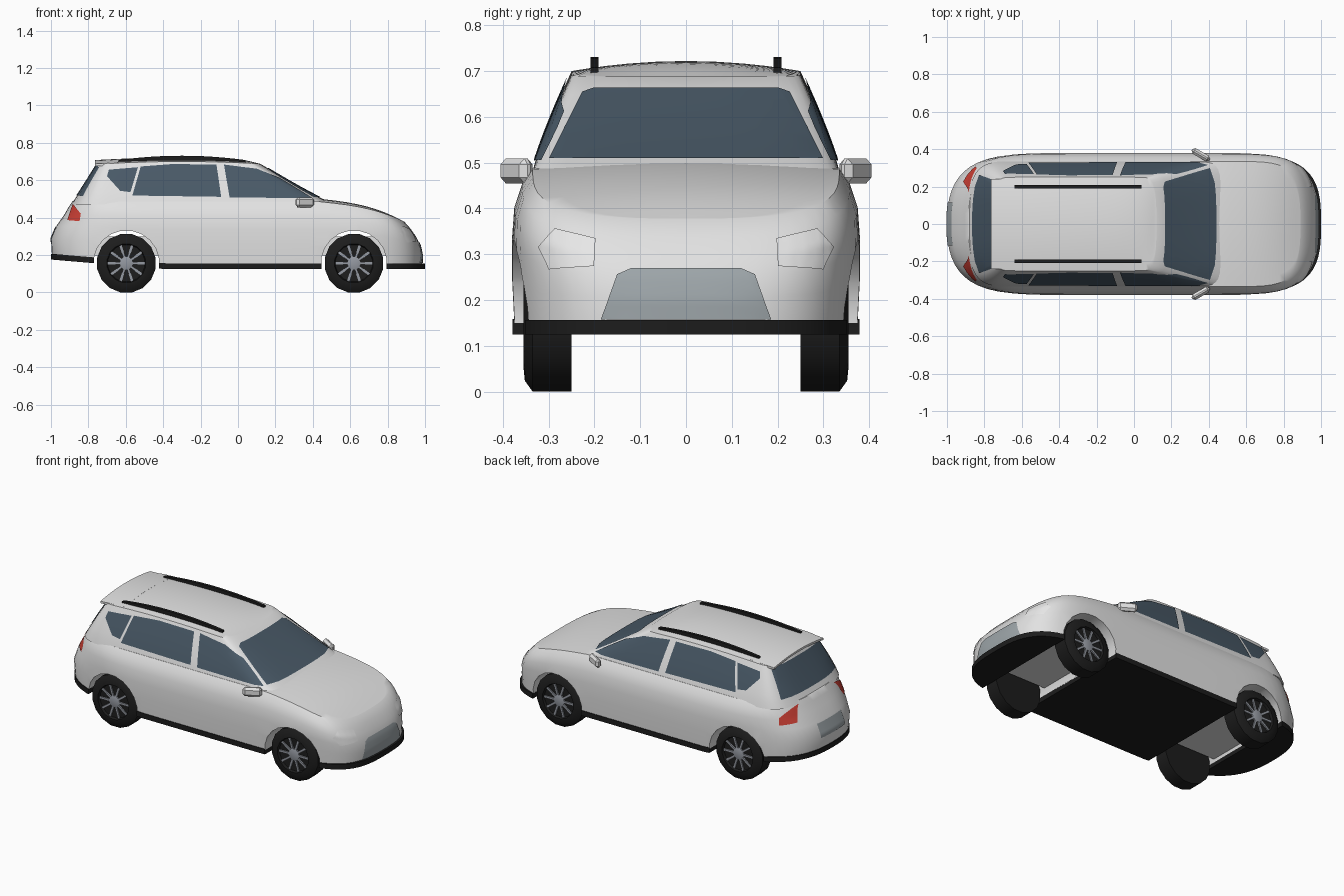
import bpy, bmesh, math
from mathutils import Vector, Matrix
from mathutils.bvhtree import BVHTree

if "Cube" in bpy.data.objects:
    bpy.data.objects.remove(bpy.data.objects["Cube"])


def material(name, r, g, b):
    m = bpy.data.materials.new(name)
    m.use_nodes = True
    m.diffuse_color = (r, g, b, 1)
    m.node_tree.nodes["Principled BSDF"].inputs["Base Color"].default_value = (r, g, b, 1)
    return m


PAINT = material("silver paint", .76, .76, .76)
GLASS = material("tinted glass", .066, .1, .135)
BLACK = material("black trim", .012, .012, .012)
GRILLE = material("grey grille", .34, .38, .4)
LAMP = material("clear lamp", .8, .8, .8)
RED = material("red lamp", .6, .05, .035)
ALLOY = material("alloy", .3, .32, .36)


def smooth(obj):
    bpy.ops.object.select_all(action='DESELECT')
    obj.select_set(True)
    bpy.context.view_layer.objects.active = obj
    bpy.ops.object.shade_smooth_by_angle(angle=math.radians(32))


def finish(name, bm, mat):
    bmesh.ops.remove_doubles(bm, verts=bm.verts, dist=1e-5)
    bmesh.ops.recalc_face_normals(bm, faces=bm.faces)
    mesh = bpy.data.meshes.new(name)
    bm.to_mesh(mesh)
    mesh.materials.append(mat)
    obj = bpy.data.objects.new(name, mesh)
    bpy.context.collection.objects.link(obj)
    smooth(obj)
    return obj


def loft(name, rings, mat, caps=False):
    bm = bmesh.new()
    rows = [[bm.verts.new(p) for p in ring] for ring in rings]
    n = len(rows[0])
    for a, b in zip(rows, rows[1:]):
        for i in range(n):
            j = (i + 1) % n
            bm.faces.new((a[i], a[j], b[j], b[i]))
    if caps:
        bm.faces.new(rows[0])
        bm.faces.new(rows[-1])
    return finish(name, bm, mat)


def box(name, size, centre, mat, turn=0, bevel=0):
    bm = bmesh.new()
    bmesh.ops.create_cube(bm, size=1)
    bmesh.ops.scale(bm, vec=size, verts=bm.verts)
    if bevel:
        bmesh.ops.bevel(bm, geom=bm.edges[:], offset=bevel, segments=1, affect='EDGES', profile=.5)
    bmesh.ops.transform(bm, matrix=Matrix.Translation(centre) @ Matrix.Rotation(turn, 4, 'Z'), verts=bm.verts)
    return finish(name, bm, mat)


# Plan outline: stations bunch up towards the rounded ends
STEPS = 20
STATIONS = []
for i in range(-STEPS, STEPS + 1):
    v = i / STEPS
    STATIONS.append(math.copysign(1 - (1 - abs(v)) ** 3, v))


def outline(front, rear, width, height, nose, tail, squeeze=1, crown=0):
    half, mid = (front - rear) / 2, (front + rear) / 2
    left, right = [], []
    for u in STATIONS:
        x = mid + half * u
        k = (1 - u ** nose) ** (1 / 3) if u > 0 else (1 - abs(u) ** tail) ** .4
        fade = k * k * (1 - max(0, u) ** 5)
        z = height(x) + crown * fade * (1 - squeeze ** 2)
        y = width * k * squeeze
        left.append((x, y, z))
        right.append((x, -y, z))
    return left + right[-2:0:-1]


def lerp(a, b, t):
    return a + (b - a) * t


def sill(x):
    return .15 + max(0, -.4 - x) * .085


def shoulder(x):
    d = max(0, x - .42)
    return .487 - .1 * d - .6 * d ** 3


def roof(x):
    return .70 - .07 * (x + .3) ** 2


SQUEEZE = (.85, .7, .5, .25, 0)

# Lower body: sill to shoulder, then the crowned hood and deck
LEVELS = [(0, .985, -.995, .375), (.3, .985, -1, .38), (.55, .975, -.97, .38),
          (.75, .955, -.93, .375), (.9, .925, -.905, .358), (1, .89, -.885, .335)]
rings = [outline(.985, -.995, .375, sill, 7, 6.5, 0)]
for t, front, rear, width in LEVELS:
    rings.append(outline(front, rear, width, lambda x: lerp(sill(x), shoulder(x), t),
                         7 + 6 * t ** 3, 6.5 + 5.5 * t ** 4))
rings += [outline(.89, -.885, .335, shoulder, 13, 12, s, .016) for s in SQUEEZE]
body = loft("lower_body", rings, PAINT)


# Cabin: belt line to crowned roof
def cabin_ring(s, squeeze=1, crown=0):
    return outline(.515 - .395 * s, lerp(-.892, -.755, s), .338 - .088 * s ** 1.2,
                   lambda x: lerp(.47, roof(x), s), 26, lerp(13, 24, s), squeeze, crown)


rings = [cabin_ring(0, 0)] + [cabin_ring(i / 6) for i in range(7)]
rings += [cabin_ring(1, s, .022) for s in SQUEEZE]
cabin = loft("cabin", rings, PAINT)


# Black skirt and floor
def skirt_ring(lift, squeeze):
    return outline(1, -1, .379, lambda x: sill(x) + lift, 7, 6.5, squeeze)


skirt = loft("skirt", [skirt_ring(-.025, 0), skirt_ring(-.025, 1), skirt_ring(.006, 1), skirt_ring(.006, 0)], BLACK)

# Thin panels laid on the shell, traced along x or y
TREES = []
for obj in (body, cabin):
    bm = bmesh.new()
    bm.from_mesh(obj.data)
    TREES.append(BVHTree.FromBMesh(bm))


def panel(name, points, axis, sign, mat):
    bm = bmesh.new()
    place = (lambda p: (sign * 2, p[0], p[1])) if axis == 0 else (lambda p: (p[0], sign * 2, p[1]))
    face = bm.faces.new([bm.verts.new(place(p)) for p in points])
    bmesh.ops.triangulate(bm, faces=[face])
    bmesh.ops.subdivide_edges(bm, edges=bm.edges[:], cuts=7, use_grid_fill=True)
    ray = Vector((0, 0, 0))
    ray[axis] = -sign
    missed = []
    for v in bm.verts:
        hits = [h for h in (t.ray_cast(v.co, ray) for t in TREES) if h[0]]
        if hits:
            hit = min(hits, key=lambda h: h[3])
            v.co = hit[0] + hit[1] * .004
        else:
            missed.append(v)
    bmesh.ops.delete(bm, geom=missed, context='VERTS')
    return finish(name, bm, mat)


def both(points):
    return points + [(-y, z) for y, z in reversed(points)]


panel("windshield", both([(.298, .507), (.226, .652), (.2, .661)]), 0, 1, GLASS)
panel("rear_window", both([(.262, .515), (.232, .665), (.2, .675)]), 0, -1, GLASS)
panel("grille", both([(.185, .157), (.15, .255), (.12, .268)]), 0, 1, GRILLE)
panel("rear_plate", both([(.115, .27), (.115, .35)]), 0, -1, GRILLE)

FRONT_GLASS = [(-.045, .507), (.395, .503), (.32, .55), (.22, .61), (.10, .66), (-.075, .682)]
REAR_GLASS = [(-.565, .517), (-.09, .51), (-.115, .682), (-.35, .685), (-.52, .672)]
QUARTER_GLASS = [(-.575, .535), (-.535, .668), (-.69, .655), (-.70, .62), (-.63, .542)]
TAIL = [(-.91, .385), (-.845, .38), (-.838, .42), (-.88, .472)]
HEADLAMP = [(.197, .333), (.285, .355), (.32, .316), (.297, .267), (.2, .273)]

for side, sign in (("left", 1), ("right", -1)):
    panel(side + "_front_door_glass", FRONT_GLASS, 1, sign, GLASS)
    panel(side + "_rear_door_glass", REAR_GLASS, 1, sign, GLASS)
    panel(side + "_quarter_glass", QUARTER_GLASS, 1, sign, GLASS)
    panel(side + "_tail_lamp", TAIL, 1, sign, RED)
    panel(side + "_headlamp", [(sign * y, z) for y, z in HEADLAMP], 0, 1, LAMP)

    # Door mirror
    box(side + "_mirror", (.108, .034, .054), (.357, sign * .37, .482), PAINT, sign * math.radians(150), .013)

    # Arched roof rail
    rings = []
    for i in range(13):
        x = lerp(-.64, .04, i / 12)
        z = .721 - .2 * (x + .3) ** 2
        rings.append([(x, sign * .2 + dy, z + dz) for dy, dz in
                      ((-.009, -.018), (.009, -.018), (.009, .01), (-.009, .01))])
    loft(side + "_roof_rail", rings, BLACK, True)

# Tail spoiler: the roof skin carried past the rear window
rings = []
for i in range(-6, 7):
    y = i * .04
    bump = .002 + .022 * (1 - (y / .25) ** 2)
    rings.append([(x, y, z + bump) for x, z in ((-.6, .692), (-.765, .684), (-.765, .672), (-.6, .675))])
loft("spoiler", rings, PAINT, True)

# Wheels, arches and bays
HUB_Z = .156


def circle(x, y, r, sides=16):
    return [(x + r * math.cos(a), y, HUB_Z + r * math.sin(a))
            for a in (2 * math.pi * (i + .5) / sides for i in range(sides))]


TYRE = [(.25, 0), (.25, .159), (.335, .159), (.352, .135), (.355, .105), (.34, .1), (.335, 0)]
HUB = [(.33, .036), (.346, .036), (.35, .022), (.35, 0)]
for end, x in (("front", .62), ("rear", -.597)):
    cutter = loft("arch_cutter", [circle(x, -.6, .176, 20), circle(x, .6, .176, 20)], PAINT, True)
    cutter.hide_render = True
    for target in (body, skirt):
        bpy.context.view_layer.objects.active = target
        mod = target.modifiers.new("arch", 'BOOLEAN')
        mod.operation = 'DIFFERENCE'
        mod.object = cutter
        bpy.ops.object.modifier_apply(modifier=mod.name)
    bpy.data.objects.remove(cutter)
    box(end + "_axle_bay", (.346, .46, .1), (x, 0, .248), PAINT)
    for side, sign in (("left", 1), ("right", -1)):
        name = end + "_" + side
        loft(name + "_tyre", [circle(x, sign * y, r) for y, r in TYRE], BLACK)
        loft(name + "_hub", [circle(x, sign * y, r) for y, r in HUB], ALLOY)
        bm = bmesh.new()
        for i in range(10):
            spoke = bmesh.ops.create_cube(bm, size=1)["verts"]
            bmesh.ops.scale(bm, vec=(.075, .01, .013), verts=spoke)
            bmesh.ops.translate(bm, vec=(.064, 0, 0), verts=spoke)
            turn = Matrix.Translation((x, sign * .341, HUB_Z)) @ Matrix.Rotation(math.tau * i / 10, 4, 'Y')
            bmesh.ops.transform(bm, matrix=turn, verts=spoke)
        finish(name + "_spokes", bm, ALLOY)

smooth(body)
smooth(skirt)
